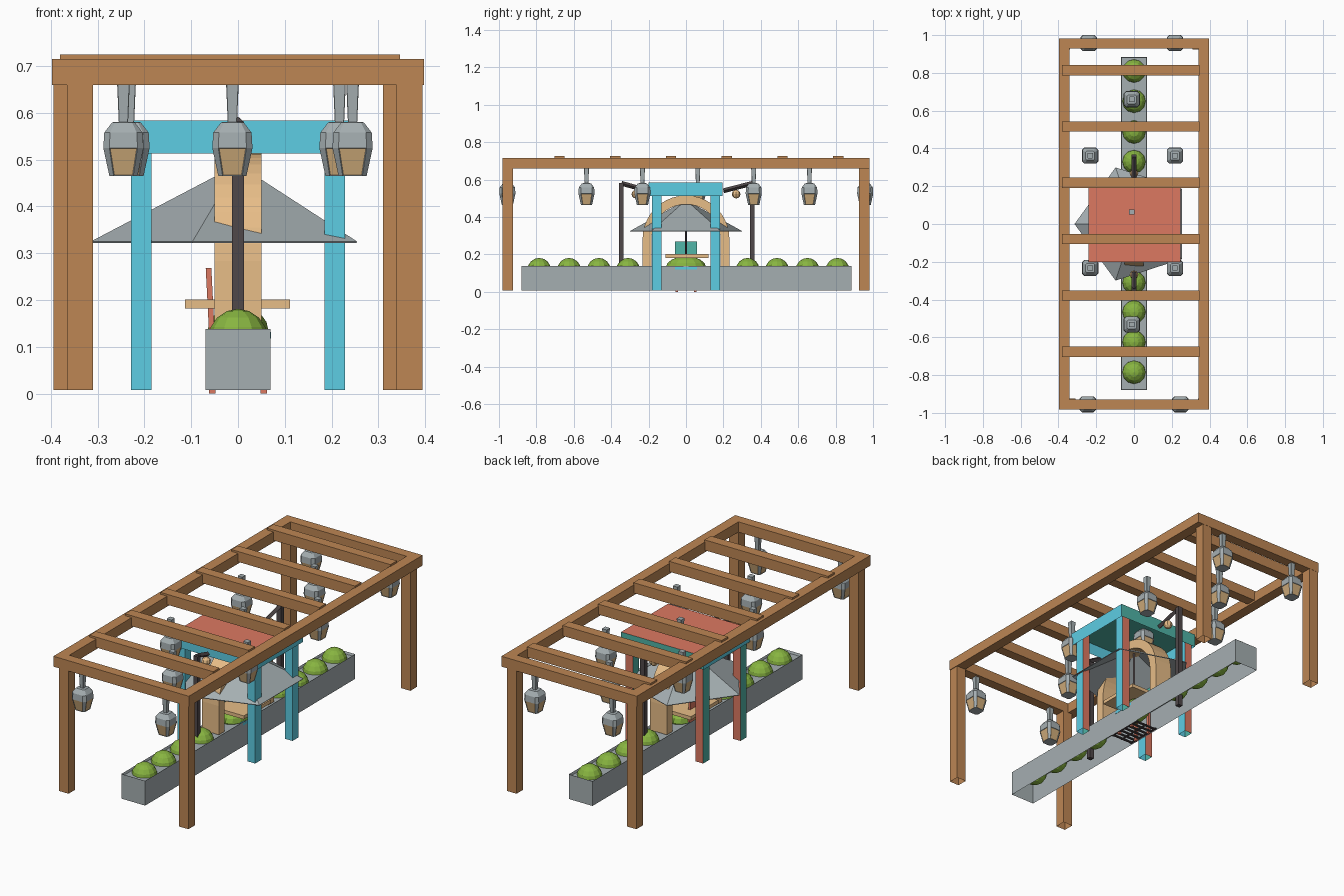
import bpy, bmesh, math
from mathutils import Vector

if "Cube" in bpy.data.objects:
    bpy.data.objects.remove(bpy.data.objects["Cube"])


def mat(name, r, g, b):
    m = bpy.data.materials.new(name)
    m.diffuse_color = (r, g, b, 1)
    m.use_nodes = True
    m.node_tree.nodes["Principled BSDF"].inputs["Base Color"].default_value = m.diffuse_color
    return m


WOOD = mat("brown wood", .51, .24, .088)
GREY = mat("grey stone", .375, .425, .44)
CYAN = mat("cyan paint", .11, .61, .77)
TEAL = mat("teal green", .08, .45, .38)
RED = mat("orange red paint", .72, .19, .12)
GREEN = mat("leaf green", .245, .46, .052)
TAN = mat("tan wood", .85, .54, .26)
DARK = mat("dark iron", .08, .065, .068)
GLASS = mat("amber glass", .64, .42, .20)


def finish(bm, name, *mats):
    me = bpy.data.meshes.new(name)
    bm.to_mesh(me)
    bm.free()
    for m in mats:
        me.materials.append(m)
    ob = bpy.data.objects.new(name, me)
    bpy.context.collection.objects.link(ob)
    return ob


def box_bm(x0, x1, y0, y1, z0, z1):
    bm = bmesh.new()
    bmesh.ops.create_cube(bm, size=1)
    for v in bm.verts:
        v.co = ((x0 + x1) / 2 + v.co.x * (x1 - x0),
                (y0 + y1) / 2 + v.co.y * (y1 - y0),
                (z0 + z1) / 2 + v.co.z * (z1 - z0))
    bm.normal_update()
    return bm


def drop_bottom(bm):
    low = min(bm.faces, key=lambda f: f.calc_center_median().z)
    bmesh.ops.delete(bm, geom=[low], context='FACES_ONLY')


def box(name, m, *b, hollow=False):
    bm = box_bm(*b)
    if hollow:
        drop_bottom(bm)
    return finish(bm, name, m)


def beam(name, m, a, b, w):
    """Square bar from a to b."""
    a, b = Vector(a), Vector(b)
    bm = bmesh.new()
    bmesh.ops.create_cone(bm, cap_ends=True, segments=4, radius1=w * .707,
                          radius2=w * .707, depth=(b - a).length)
    bmesh.ops.rotate(bm, verts=bm.verts, cent=(0, 0, 0),
                     matrix=(b - a).to_track_quat('Z', 'Y').to_matrix())
    bmesh.ops.translate(bm, verts=bm.verts, vec=(a + b) / 2)
    return finish(bm, name, m)


def ball(name, m, loc, r, seg=12, rings=8, scale=(1, 1, 1)):
    bm = bmesh.new()
    bmesh.ops.create_uvsphere(bm, u_segments=seg, v_segments=rings, radius=r)
    bmesh.ops.scale(bm, verts=bm.verts, vec=scale)
    bmesh.ops.translate(bm, verts=bm.verts, vec=loc)
    return finish(bm, name, m)


# Pergola frame: posts are offset along the end beams, turned half a circle
for x, y in ((-.338, -.953), (.367, -.953), (-.367, .953), (.338, .953)):
    box("pergola_post", WOOD, x - .028, x + .028, y - .028, y + .028, .007, .66, hollow=True)
for s in (-1, 1):
    box("pergola_side_beam", WOOD, s * .37 - .028, s * .37 + .028, -.982, .982, .66, .715)
    box("pergola_end_beam", WOOD, -.342, .342, s * .955 - .027, s * .955 + .027, .66, .715)
for i in range(6):
    y = -.676 + i * .298
    box("pergola_slat", WOOD, -.381, .346, y - .027, y + .027, .67, .725)

# Long planter with a shallow sunken top, open underneath
bm = box_bm(-.07, .07, -.88, .885, .007, .138)
top = max(bm.faces, key=lambda f: f.calc_center_median().z)
bmesh.ops.inset_region(bm, faces=[top], thickness=.006)
bmesh.ops.translate(bm, verts=top.verts, vec=(0, 0, -.012))
drop_bottom(bm)
finish(bm, "planter", GREY)
for y in (-.785, -.625, -.466, -.31, .33, .487, .65, .81):
    ball("bush", GREEN, (0, y, .118), .063)
ball("centre_bush", GREEN, (0, 0, .13), .06, scale=(1.1, 1.8, 1))


# Hanging lanterns: stacked chamfered rings with inset panes, square stem
def lantern(cx, cy):
    rings = [(.465, .030, .7), (.525, .043, .7), (.558, .041, .7), (.580, .024, .75),
             (.581, .010, .9), (.675, .014, .9)]
    bm = bmesh.new()
    loops = []
    for z, h, k in rings:
        c = h * k
        pts = [(h, -c), (h, c), (c, h), (-c, h), (-h, c), (-h, -c), (-c, -h), (c, -h)]
        loops.append([bm.verts.new((cx + x, cy + y, z)) for x, y in pts])
    panes = []
    for k in range(len(loops) - 1):
        for i in range(8):
            j = (i + 1) % 8
            f = bm.faces.new((loops[k][i], loops[k][j], loops[k + 1][j], loops[k + 1][i]))
            if k == 0 and i % 2 == 0:
                panes.append(f)
    bm.faces.new(loops[0][::-1])
    bm.faces.new(loops[-1])
    bm.normal_update()
    bmesh.ops.inset_individual(bm, faces=panes, thickness=.0025, depth=-.002)
    for f in panes:
        f.material_index = 1
    finish(bm, "lantern", GREY, GLASS)


for p in ((-.24, .958), (.217, .958), (-.245, -.955), (.245, -.955),
          (-.232, .362), (.217, .362), (-.232, -.233), (.217, -.233),
          (-.012, .66), (-.012, .063), (-.012, -.532)):
    lantern(*p)

# Market stall: painted by face direction, legs and roof open below
for sx in (-1, 1):
    for sy in (-1, 1):
        x, y = sx * .207, sy * .157
        bm = box_bm(x - .022, x + .022, y - .026, y + .026, .007, .575)
        for f in bm.faces:
            f.material_index = 1 if f.normal.y > .5 else 2 if f.normal.x < -.5 else 0
        drop_bottom(bm)
        finish(bm, "stall_leg", CYAN, RED, TEAL)
bm = box_bm(-.24, .245, -.2, .195, .513, .584)
for f in bm.faces:
    f.material_index = 1 if f.normal.z > .5 else 2 if f.normal.y > .5 else 0
drop_bottom(bm)
finish(bm, "stall_roof", CYAN, RED, TEAL)
box("stall_ceiling", TEAL, -.238, .243, -.198, .193, .574, .58)

# Wooden arch across the planter
bm = bmesh.new()
N = 20
prof = []
for r, z0 in ((.232, .13), (.185, .13)):
    arc = [(r, z0)] + [(r * math.cos(math.pi * i / N), .283 + r * math.sin(math.pi * i / N))
                       for i in range(N + 1)] + [(-r, z0)]
    prof.append(arc)
sec = [[bm.verts.new((x, y, z)) for y, z in prof[k]]
       for k, x in ((0, -.05), (0, .05), (1, .05), (1, -.05))]
for k in range(4):
    a, b = sec[k], sec[(k + 1) % 4]
    for i in range(len(a) - 1):
        bm.faces.new((a[i], a[i + 1], b[i + 1], b[i]))
for e in (0, -1):
    bm.faces.new([s[e] for s in sec])
bmesh.ops.recalc_face_normals(bm, faces=bm.faces)
finish(bm, "arch", TAN)

# Five-sided parasol with thin pole
bm = bmesh.new()
apex = bm.verts.new((0, 0, .49))
rim = [bm.verts.new((.315 * math.cos(math.pi + i * math.tau / 5),
                     .315 * math.sin(math.pi + i * math.tau / 5), .325)) for i in range(5)]
for i in range(5):
    bm.faces.new((apex, rim[i], rim[(i + 1) % 5]))
finish(bm, "parasol", GREY).modifiers.new("thickness", 'SOLIDIFY').thickness = .004
beam("parasol_pole", DARK, (0, 0, .1), (0, 0, .486), .009)

# Street lamps with sloping arm and globe
for y, tip, zt in ((-.345, -.255, .555), (.355, .2, .54)):
    box("lamp_post", DARK, -.013, .013, y - .012, y + .012, .007, .582)
    beam("lamp_arm", DARK, (0, y, .58), (0, tip, zt), .018)
    g = math.copysign(.268, y)
    ball("lamp_globe", TAN, (0, g, .522), .023, 8, 6)

# Bench top and chair
box("bench_top", TAN, -.113, .111, -.11, .12, .182, .201)
bm = box_bm(-.062, -.05, -.058, .058, .13, .268)
for f in bm.faces:
    f.material_index = 1 if f.normal.x > .5 else 0
for v in bm.verts:
    if v.co.z > .2:
        v.co.x -= .007
finish(bm, "chair_back", RED, TEAL)
box("chair_seat", CYAN, -.06, .071, -.06, .06, .118, .132)
for x in (-.055, .055):
    for y in (-.05, .05):
        box("chair_leg", RED, x - .007, x + .007, y - .007, y + .007, 0, .12)

# Drain grate below the planter
for i in range(7):
    y = -.09 + i * .03
    box("grate_bar", DARK, -.065, .065, y - .006, y + .006, .008, .014)
for x in (-.06, 0, .06):
    box("grate_rail", DARK, x - .005, x + .005, -.1, .1, .009, .013)
